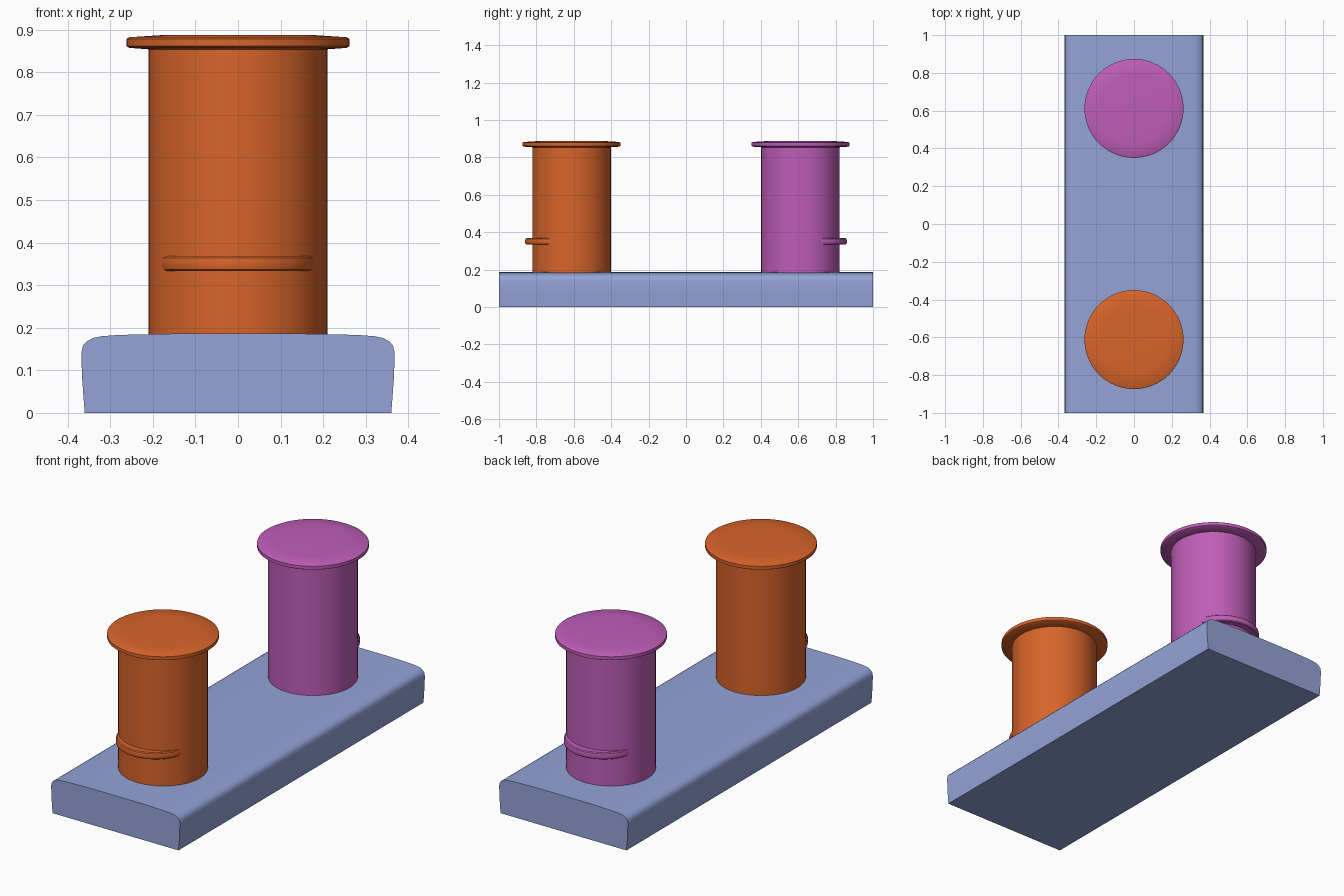
import bpy, bmesh
from math import sin, cos, pi, radians

cube = bpy.data.objects.get("Cube")
if cube:
    bpy.data.objects.remove(cube, do_unlink=True)


def make_material(name, srgb):
    color = [(c / 255) ** 2.2 for c in srgb] + [1]
    mat = bpy.data.materials.new(name)
    mat.use_nodes = True
    mat.diffuse_color = color
    mat.node_tree.nodes["Principled BSDF"].inputs["Base Color"].default_value = color
    return mat


def finish(bm, name, mat, angle=35):
    bmesh.ops.recalc_face_normals(bm, faces=bm.faces)
    mesh = bpy.data.meshes.new(name)
    bm.to_mesh(mesh)
    bm.free()
    mesh.materials.append(mat)
    obj = bpy.data.objects.new(name, mesh)
    bpy.context.collection.objects.link(obj)
    bpy.ops.object.select_all(action='DESELECT')
    obj.select_set(True)
    bpy.context.view_layer.objects.active = obj
    bpy.ops.object.shade_smooth_by_angle(angle=radians(angle))
    return obj


def lathe(name, profile, y, mat, sides=64):
    """Closed solid turned about a vertical axis at (0, y)."""
    bm = bmesh.new()
    rings = [[bm.verts.new((r * cos(2 * pi * i / sides), y + r * sin(2 * pi * i / sides), z))
              for i in range(sides)] for r, z in profile]
    for low, high in zip(rings, rings[1:]):
        for i in range(sides):
            j = (i + 1) % sides
            bm.faces.new((low[i], low[j], high[j], high[i]))
    bm.faces.new(rings[0])
    bm.faces.new(rings[-1])
    return finish(bm, name, mat)


blue = make_material("slate_blue", (146, 162, 214))
orange = make_material("burnt_orange", (215, 100, 46))
purple = make_material("orchid_purple", (190, 94, 183))

# Base plinth: half outline mirrored, then extruded front to back
half = [(.36, 0), (.366, .08), (.368, .14), (.364, .158), (.355, .168),
        (.34, .176), (.32, .18), (.28, .183), (.15, .186)]
outline = half + [(-x, z) for x, z in reversed(half)]
bm = bmesh.new()
end = bm.faces.new([bm.verts.new((x, -1, z)) for x, z in outline])
side = bmesh.ops.extrude_face_region(bm, geom=[end], use_keep_orig=True)["geom"]
bmesh.ops.translate(bm, vec=(0, 2, 0), verts=[v for v in side if isinstance(v, bmesh.types.BMVert)])
finish(bm, "base_plinth", blue)

# Two posts, each with a cap and a lip pushed out toward its end of the base
shaft = [(.21, .17), (.21, .856)]
cap = [(.2, .853), (.255, .857), (.262, .861), (.262, .878), (.255, .882), (.18, .887)]
lip = [(.178, .333), (.183, .337), (.185, .345), (.185, .356), (.183, .364), (.178, .368)]
for place, sign, mat in (("front", -1, orange), ("back", 1, purple)):
    lathe(place + "_post", shaft, sign * .612, mat)
    lathe(place + "_cap", cap, sign * .612, mat)
    lathe(place + "_lip", lip, sign * .675, mat)
